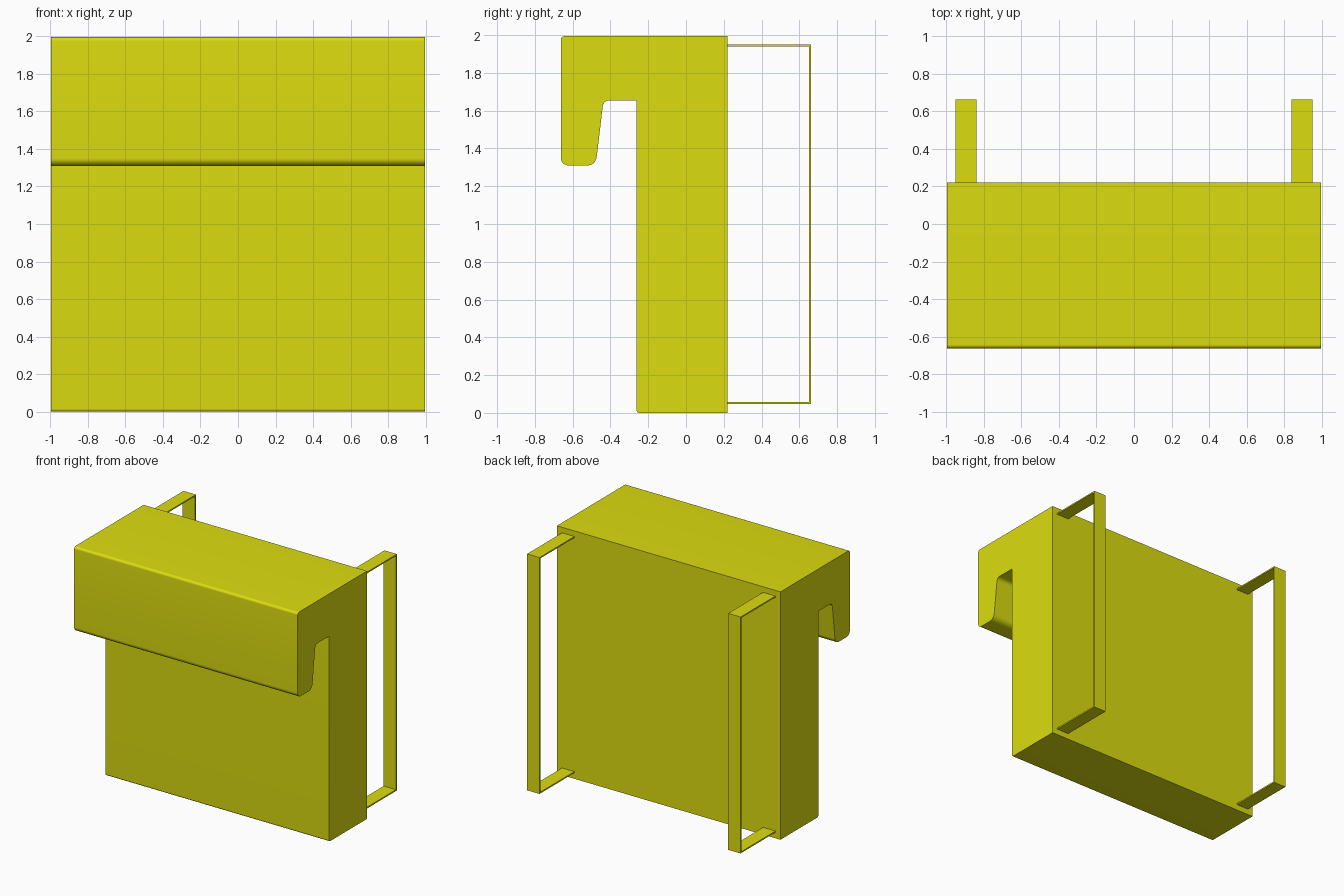
import bpy
import bmesh
import math
from mathutils import Vector

cube = bpy.data.objects.get("Cube")
if cube:
    bpy.data.objects.remove(cube, do_unlink=True)

yellow = bpy.data.materials.new("yellow")
yellow.use_nodes = True
color = (0.72, 0.72, 0.005, 1)
yellow.diffuse_color = color
yellow.node_tree.nodes["Principled BSDF"].inputs["Base Color"].default_value = color


def fillet(corners, steps=8):
    """Round each (y, z, radius) corner of a closed profile."""
    points = []
    for i, (y, z, radius) in enumerate(corners):
        corner = Vector((y, z))
        if radius == 0:
            points.append(corner)
            continue
        a = (Vector(corners[i - 1][:2]) - corner).normalized()
        b = (Vector(corners[(i + 1) % len(corners)][:2]) - corner).normalized()
        half = a.angle(b) / 2
        center = corner + (a + b).normalized() * radius / math.sin(half)
        start = corner + a * radius / math.tan(half) - center
        end = corner + b * radius / math.tan(half) - center
        for s in range(steps + 1):
            t = s / steps
            points.append(center + start.lerp(end, t).normalized() * radius)
    return points


def extrude_profile(name, corners, x_min, x_max):
    """Sweep a side profile across x into a solid."""
    bm = bmesh.new()
    face = bm.faces.new([bm.verts.new((x_min, p.x, p.y)) for p in fillet(corners)])
    swept = bmesh.ops.extrude_face_region(bm, geom=[face])["geom"]
    verts = [v for v in swept if isinstance(v, bmesh.types.BMVert)]
    bmesh.ops.translate(bm, verts=verts, vec=(x_max - x_min, 0, 0))
    bmesh.ops.recalc_face_normals(bm, faces=bm.faces)
    mesh = bpy.data.meshes.new(name)
    bm.to_mesh(mesh)
    bm.free()
    mesh.materials.append(yellow)
    obj = bpy.data.objects.new(name, mesh)
    bpy.context.collection.objects.link(obj)
    bpy.ops.object.select_all(action="DESELECT")
    obj.select_set(True)
    bpy.context.view_layer.objects.active = obj
    bpy.ops.object.shade_smooth_by_angle(angle=math.radians(30))
    return obj


# Solid block with an overhanging hook along the front
half_width, top, back = 0.995, 1.995, 0.22
extrude_profile("hook_body", [
    (-0.262, 0, 0.015),
    (back, 0, 0),
    (back, top, 0),
    (-0.663, top, 0.02),
    (-0.663, 1.31, 0.04),
    (-0.478, 1.31, 0.05),
    (-0.437, 1.655, 0.035),
    (-0.262, 1.655, 0),
], -half_width, half_width)

# Thin strap loops standing off the back
thick, low, high, reach = 0.011, 0.047, 1.95, 0.663
strap = [
    (back, low, 0), (reach, low, 0), (reach, high, 0), (back, high, 0),
    (back, high - thick, 0), (reach - thick, high - thick, 0),
    (reach - thick, low + thick, 0), (back, low + thick, 0),
]
for name, side in (("right_strap", -1), ("left_strap", 1)):
    x_min, x_max = sorted((side * 0.84, side * 0.95))
    extrude_profile(name, strap, x_min, x_max)
